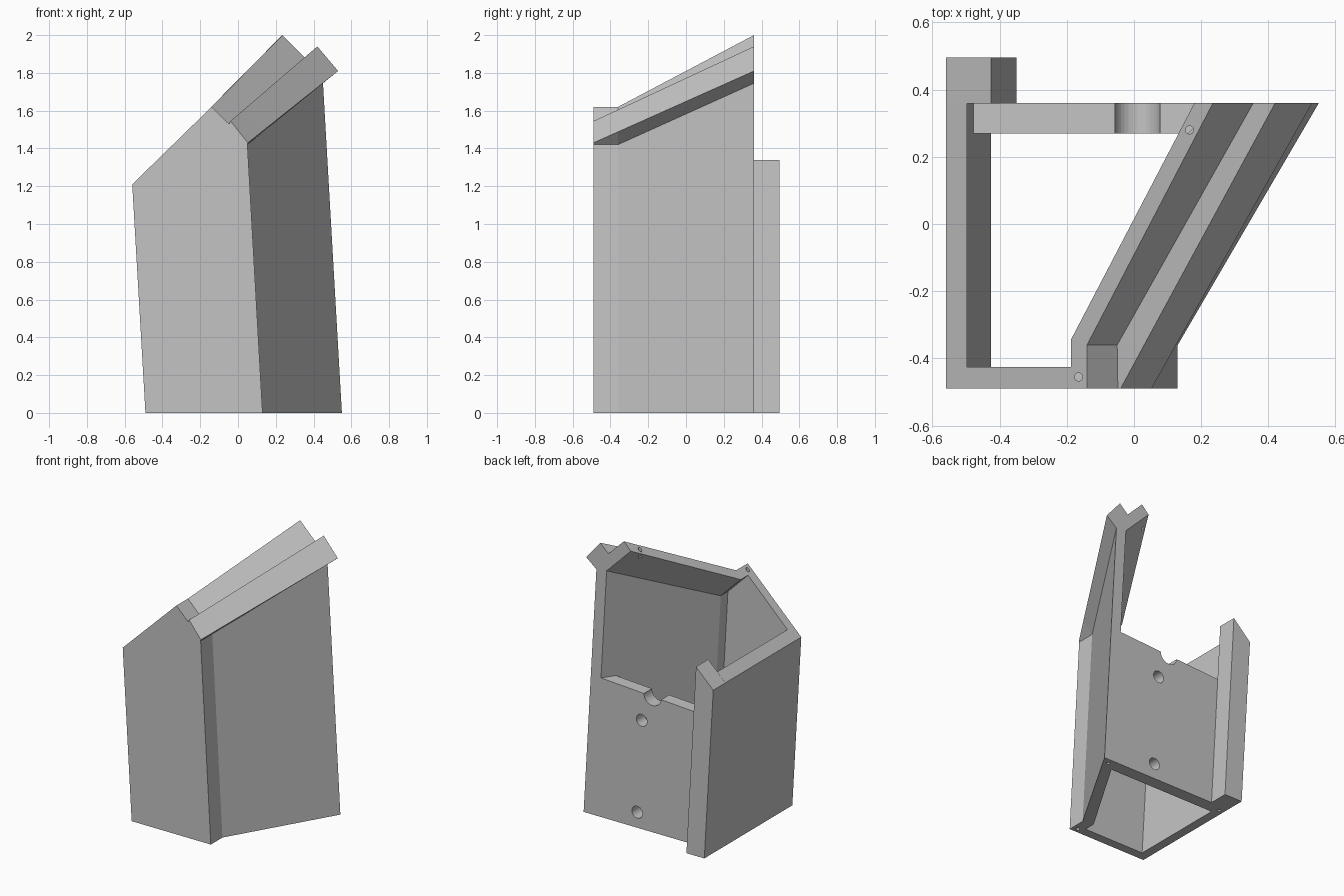
import bpy, bmesh, math

cube = bpy.data.objects.get("Cube")
if cube:
    bpy.data.objects.remove(cube, do_unlink=True)

LEAN = 0.057          # sideways lean of the walls per unit of height

grey = bpy.data.materials.new("light_grey")
grey.use_nodes = True
grey.diffuse_color = (0.55, 0.55, 0.55, 1)
grey.node_tree.nodes["Principled BSDF"].inputs["Base Color"].default_value = (0.55, 0.55, 0.55, 1)


def loft(name, stations):
    """Solid through matching (x, z) profiles placed at several y stations."""
    bm = bmesh.new()
    rings = [[bm.verts.new((x, y, z)) for x, z in prof] for y, prof in stations]
    n = len(rings[0])
    for a, b in zip(rings, rings[1:]):
        for i in range(n):
            j = (i + 1) % n
            bm.faces.new((a[i], a[j], b[j], b[i]))
    bm.faces.new(rings[0])
    bm.faces.new(rings[-1])
    bmesh.ops.recalc_face_normals(bm, faces=bm.faces)
    me = bpy.data.meshes.new(name)
    bm.to_mesh(me)
    bm.free()
    me.materials.append(grey)
    ob = bpy.data.objects.new(name, me)
    bpy.context.collection.objects.link(ob)
    return ob


def cylinder(name, loc, radius, depth, along_y=False):
    bpy.ops.mesh.primitive_cylinder_add(vertices=32, radius=radius, depth=depth, location=loc,
                                        rotation=(math.pi / 2 if along_y else 0, 0, 0))
    ob = bpy.context.object
    ob.name = name
    ob.data.materials.append(grey)
    return ob


def cut(target, cutter):
    cutter.hide_render = True
    cutter.hide_set(True)
    cutter.display_type = 'WIRE'
    mod = target.modifiers.new(cutter.name, 'BOOLEAN')
    mod.operation = 'DIFFERENCE'
    mod.solver = 'EXACT'
    mod.object = cutter


# Outer shell with the slanted side, grooved ridge and overhanging rail
left_foot, left_top = (-0.49, 0), (-0.56, 1.21)
front = [left_foot, (0.13, 0), (0.05, 1.42), (0.052, 1.43), (-0.04, 1.545),
         (-0.048, 1.53), (-0.14, 1.62), left_top]
corner = [left_foot, (0.13, 0), (0.05, 1.42), (0.125, 1.488), (0.03, 1.605),
          (-0.05, 1.53), (-0.14, 1.62), left_top]
back = [left_foot, (0.55, 0), (0.45, 1.745), (0.53, 1.81), (0.42, 1.94),
        (0.355, 1.88), (0.235, 2.0), left_top]
shell = loft("shell", [(-0.49, front), (-0.36, corner), (0.36, back)])


# Inner hollow, open at the bottom, the sloping top and the back
def hollow_profile(y):
    t = max(0, (y + 0.345) / 0.705)
    foot = 0.05 + 0.42 * t                      # inner face of the slanted side
    lip_x, lip_z = -0.19 + 0.37 * t, 1.575 + 0.37 * t
    drop = (foot - LEAN * lip_z - lip_x) / (1 - LEAN)
    rise = 0.2 + 0.1 * t
    top = lip_z + rise
    return [(-0.425 + LEAN * 0.1, -0.1), (foot + LEAN * 0.1, -0.1),
            (lip_x + drop, lip_z - drop), (lip_x - rise, top), (-0.425 - LEAN * top, top)]


hollow = loft("hollow_cutter", [(y, hollow_profile(y)) for y in (-0.425, -0.345, 0.45)])
cut(shell, hollow)

# Pin holes in the rims
for i, spot in enumerate([(0.165, 0.28, 1.93), (-0.165, -0.455, 1.6), (0.09, -0.455, 0),
                          (0.485, 0.32, 0), (-0.455, 0.31, 0)]):
    cut(shell, cylinder(f"pin_cutter_{i}", spot, 0.012, 0.12))

# Low back wall with a rounded notch and two round holes
wall_left = [(-0.44, 0), (-0.51, 0.93)]
near = [wall_left[0], (0.44, 0), (0.385, 0.983), wall_left[1]]
far = [wall_left[0], (0.49, 0), (0.435, 0.986), wall_left[1]]
back_wall = loft("back_wall", [(0.27, near), (0.36, far)])
for name, x, z, r in (("notch", 0.01, 0.965, 0.068), ("upper_hole", 0.095, 0.77, 0.042),
                      ("lower_hole", 0.13, 0.11, 0.042)):
    cut(back_wall, cylinder(name + "_cutter", (x, 0.315, z), r, 0.3, True))

# Upright post behind the left wall
post = [left_foot, (-0.35, 0), (-0.425, 1.34), left_top]
loft("back_post", [(0.358, post), (0.495, post)])
